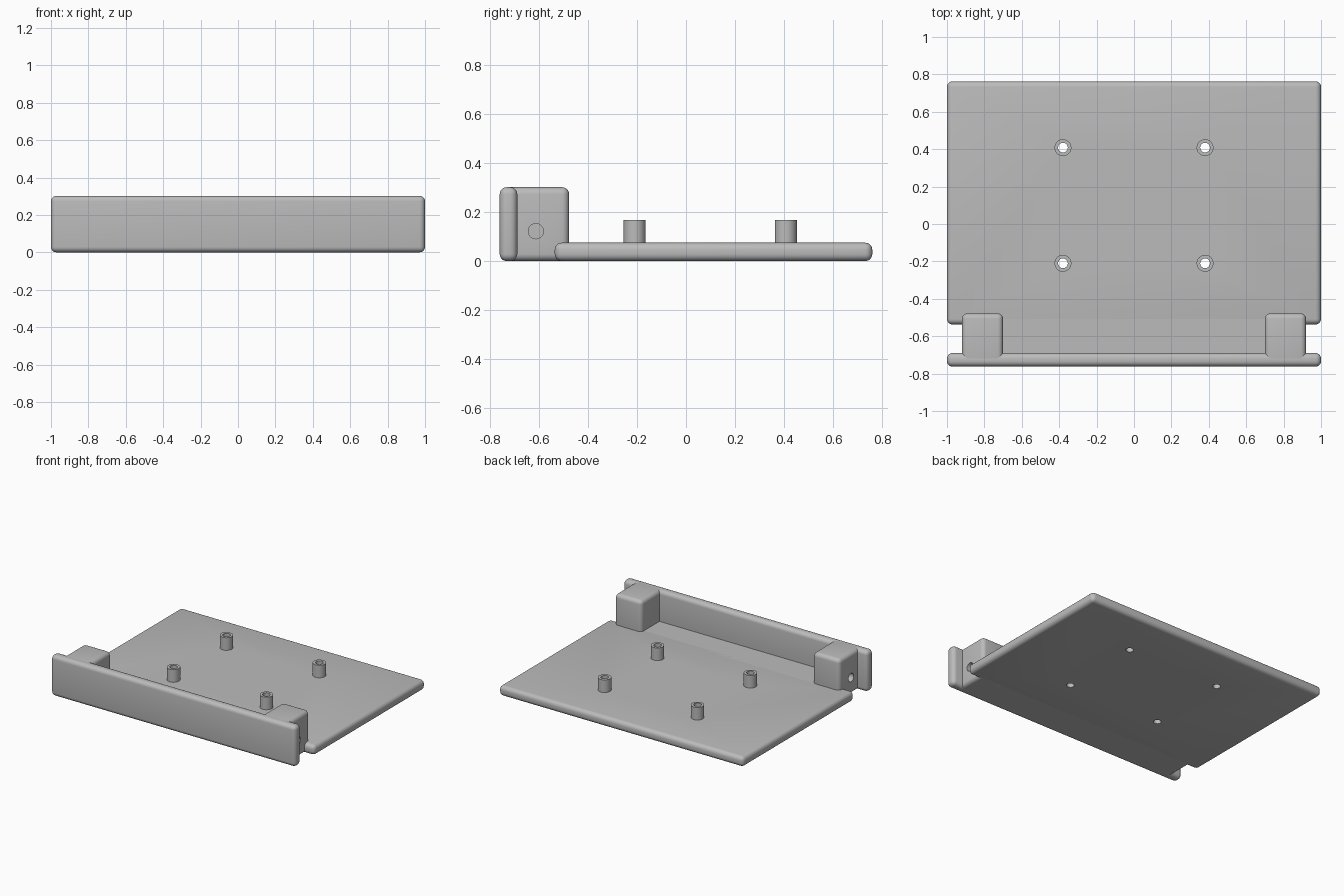
import bpy
import math

if "Cube" in bpy.data.objects:
    bpy.data.objects.remove(bpy.data.objects["Cube"], do_unlink=True)

THICK = 0.075     # plate thickness
HEIGHT = 0.302    # front panel height
FILLET = 0.029

grey = bpy.data.materials.new("plain_grey")
grey.use_nodes = True
colour = (0.5, 0.5, 0.5, 1)
grey.diffuse_color = colour
grey.node_tree.nodes["Principled BSDF"].inputs["Base Color"].default_value = colour


def activate(obj):
    bpy.ops.object.select_all(action="DESELECT")
    obj.select_set(True)
    bpy.context.view_layer.objects.active = obj


def box(name, low, high, fillet=FILLET):
    """Box between two corners, with all edges rounded."""
    bpy.ops.mesh.primitive_cube_add(size=1, location=[(a + b) / 2 for a, b in zip(low, high)])
    obj = bpy.context.object
    obj.name = name
    obj.scale = [b - a for a, b in zip(low, high)]
    bpy.ops.object.transform_apply(location=False, rotation=False, scale=True)
    obj.data.materials.append(grey)
    if fillet:
        mod = obj.modifiers.new("fillet", "BEVEL")
        mod.width = fillet
        mod.segments = 5
        bpy.ops.object.modifier_apply(modifier=mod.name)
    return obj


def rod(name, radius, length, centre, along_x=False):
    turn = (0, math.pi / 2, 0) if along_x else (0, 0, 0)
    bpy.ops.mesh.primitive_cylinder_add(vertices=40, radius=radius, depth=length,
                                        location=centre, rotation=turn)
    obj = bpy.context.object
    obj.name = name
    obj.data.materials.append(grey)
    return obj


def drill(obj, cutter):
    """Cut the cutter's shape out of an object."""
    cutter.hide_render = True
    activate(obj)
    mod = obj.modifiers.new("hole", "BOOLEAN")
    mod.operation = "DIFFERENCE"
    mod.solver = "EXACT"
    mod.object = cutter
    bpy.ops.object.modifier_apply(modifier=mod.name)


parts = []

# Base plate, with a narrower tongue that joins it to the front panel
plate = box("base_plate", (-1, -0.537, 0), (1, 0.762, THICK))
tongue = box("plate_tongue", (-0.89, -0.725, 0), (0.89, -0.48, THICK), 0)
panel = box("front_panel", (-1, -0.762, 0), (1, -0.69, HEIGHT))
parts += [plate, tongue, panel]

# Corner blocks with a blind screw hole in the outer side
for side, label in ((-1, "right"), (1, "left")):
    xs = sorted((side * 0.7, side * 0.92))
    block = box(label + "_corner_block", (xs[0], -0.75, 0), (xs[1], -0.478, HEIGHT))
    bit = rod("drill_bit", 0.031, 0.3, (side * 0.95, -0.614, 0.122), along_x=True)
    drill(block, bit)
    bpy.data.objects.remove(bit, do_unlink=True)
    parts.append(block)

# Hollow standoffs, drilled through the plate
for x in (-0.38, 0.38):
    for y in (-0.21, 0.408):
        standoff = rod("standoff", 0.045, 0.13, (x, y, 0.103))
        bit = rod("drill_bit", 0.026, 1, (x, y, 0.1))
        drill(standoff, bit)
        drill(plate, bit)
        bpy.data.objects.remove(bit, do_unlink=True)
        parts.append(standoff)

for obj in parts:
    activate(obj)
    bpy.ops.object.shade_smooth_by_angle(angle=math.radians(35))
